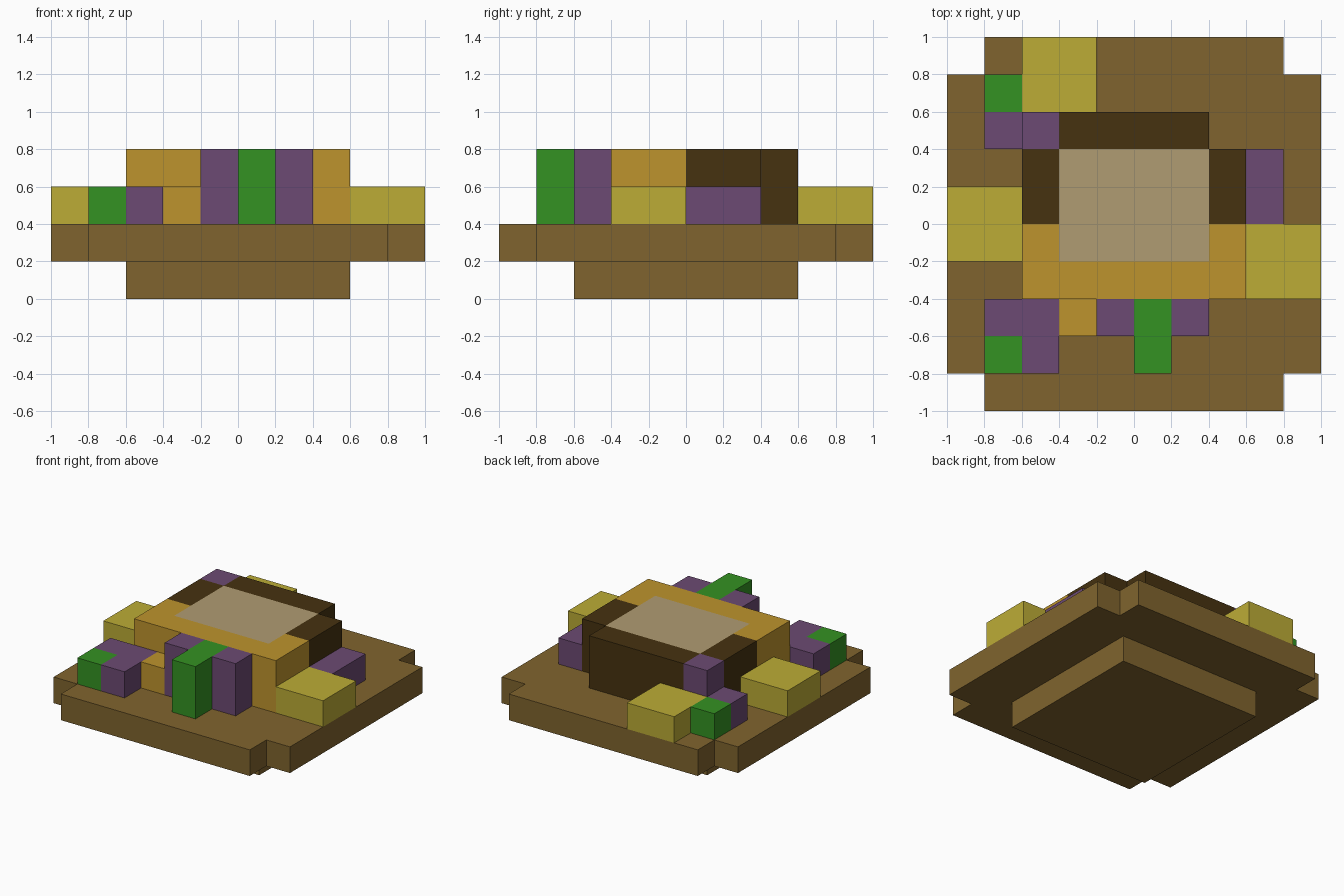
import bpy
import bmesh

cube = bpy.data.objects.get("Cube")
if cube:
    bpy.data.objects.remove(cube, do_unlink=True)


def material(name, hex_code):
    """Flat material from a display colour, converted to linear."""
    channels = [c / 255 for c in bytes.fromhex(hex_code)]
    linear = [c / 12.92 if c <= 0.04045 else ((c + 0.055) / 1.055) ** 2.4 for c in channels]
    mat = bpy.data.materials.new(name)
    mat.use_nodes = True
    mat.diffuse_color = (*linear, 1)
    bsdf = mat.node_tree.nodes["Principled BSDF"]
    bsdf.inputs["Base Color"].default_value = (*linear, 1)
    bsdf.inputs["Roughness"].default_value = 0.9
    return mat


earth = material("earth_brown", "80642E")
ochre = material("ochre", "BE942D")
straw = material("straw_yellow", "BCAC36")
leaf = material("leaf_green", "349222")
purple = material("dusty_purple", "6C4A73")
dark = material("dark_brown", "463210")
sand = material("sand", "B09C72")

U = 0.2  # size of one block; all coordinates below are in blocks


def prism(name, mat, outline, z0, z1):
    """Extrude a counter-clockwise outline from z0 to z1."""
    bm = bmesh.new()
    base = bm.faces.new([bm.verts.new((x * U, y * U, z0 * U)) for x, y in outline])
    walls = bmesh.ops.extrude_face_region(bm, geom=[base], use_keep_orig=True)
    top = [v for v in walls["geom"] if isinstance(v, bmesh.types.BMVert)]
    bmesh.ops.translate(bm, verts=top, vec=(0, 0, (z1 - z0) * U))
    bmesh.ops.recalc_face_normals(bm, faces=bm.faces)
    mesh = bpy.data.meshes.new(name)
    bm.to_mesh(mesh)
    bm.free()
    mesh.materials.append(mat)
    obj = bpy.data.objects.new(name, mesh)
    bpy.context.collection.objects.link(obj)
    return obj


def box(name, mat, x0, x1, y0, y1, z1, z0=2):
    """Rectangular block, standing on the ground slab by default."""
    return prism(name, mat, [(x0, y0), (x1, y0), (x1, y1), (x0, y1)], z0, z1)


# Ground: small foot below a slab with notched corners
box("ground_foot", earth, -3, 3, -3, 3, 1, z0=0)
corner = [(5, -4), (5, 4), (4, 4), (4, 5)]
half = corner + [(-4, 5), (-4, 4)]
prism("ground_slab", earth, half + [(-x, -y) for x, y in half], 1, 2)

# Central building: ochre front, dark sides and back, sand roof
front = [(-3, 0), (-3, -2), (3, -2), (3, 0), (2, 0), (2, -1), (-2, -1), (-2, 0)]
prism("front_wall", ochre, front, 2, 4)
box("front_step", ochre, -2, -1, -3, -2, 3)
box("left_wall", dark, 2, 3, 0, 2, 4)
box("right_wall", dark, -3, -2, 0, 2, 4)
box("back_wall", dark, -2, 2, 2, 3, 4)
box("roof_panel", sand, -2, 2, -1, 2, 4)

# Entrance: green centre between purple posts
box("entrance_centre", leaf, 0, 1, -4, -2, 4)
box("entrance_post_right", purple, -1, 0, -3, -2, 4)
box("entrance_post_left", purple, 1, 2, -3, -2, 4)

# Front right clump
clump = [(-3, -4), (-2, -4), (-2, -2), (-4, -2), (-4, -3), (-3, -3)]
prism("front_clump", purple, clump, 2, 3)
box("front_clump_leaf", leaf, -4, -3, -4, -3, 3)

# Back right stepped clump
box("back_clump_tall", purple, -3, -2, 2, 3, 4)
box("back_clump_low", purple, -4, -3, 2, 3, 3)
box("back_clump_leaf", leaf, -4, -3, 3, 4, 3)

# Low blocks around the building
box("left_ledge", purple, 3, 4, 0, 2, 3)
box("left_bale", straw, 3, 5, -2, 0, 3)
box("right_bale", straw, -5, -3, -1, 1, 3)
box("back_bale", straw, -3, -1, 3, 5, 3)
